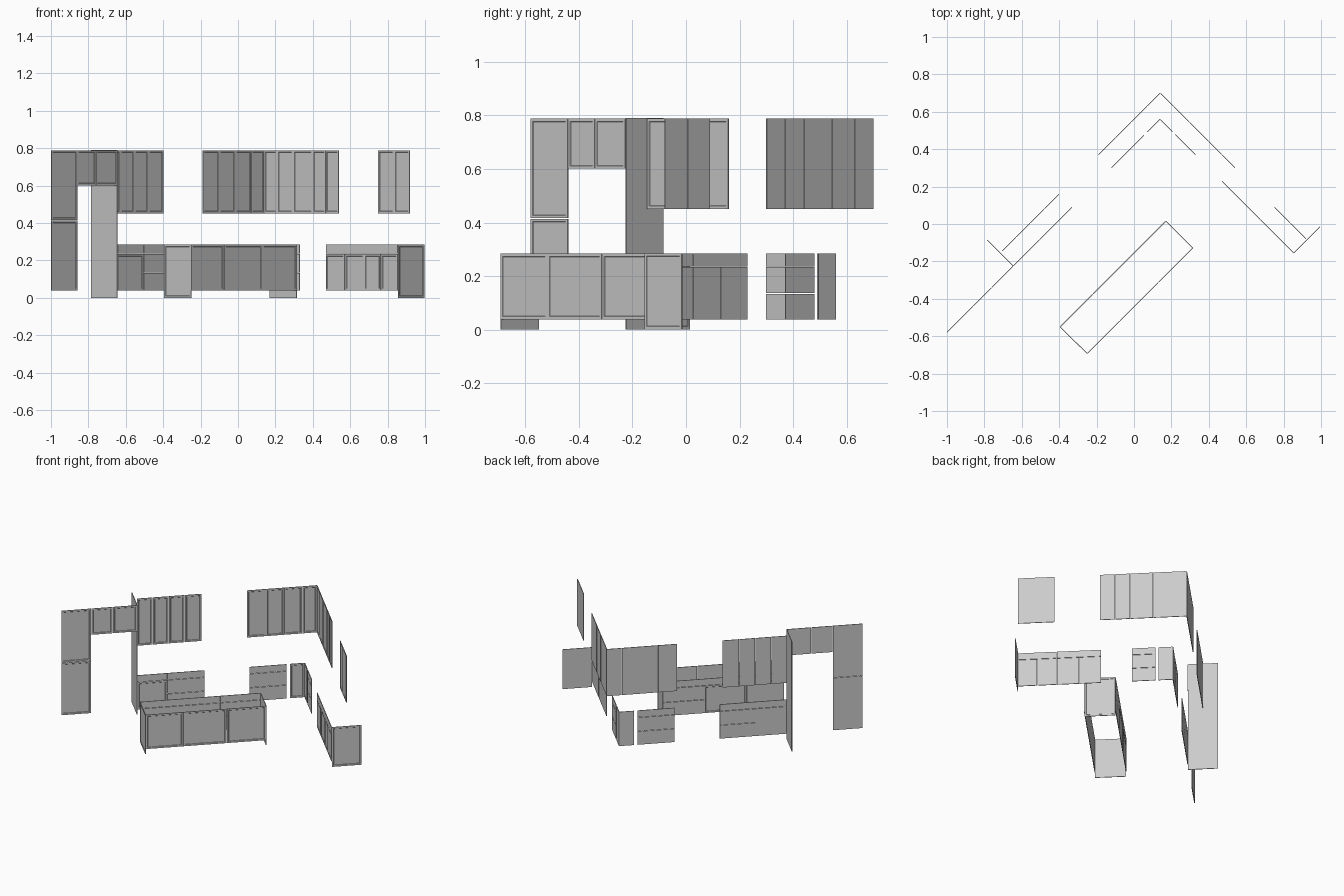
import bpy, bmesh
from mathutils import Vector

if "Cube" in bpy.data.objects:
    bpy.data.objects.remove(bpy.data.objects["Cube"])

T = 0.004              # panel thickness
GAP = 0.0012           # half the gap between neighbours
LOW, BASE, DRAWER, MID = 0.037, 0.285, 0.235, 0.135
UP0, UP1 = 0.45, 0.79


def panel(name, p0, p1, z0, z1, shaker=True, gap=GAP):
    """Upright slab from p0 to p1; its front is on the right of that direction."""
    a, b = Vector((*p0, 0)), Vector((*p1, 0))
    d = (b - a).normalized()
    n = Vector((d.y, -d.x, 0))
    a, b = a + d * gap, b - d * gap
    if z0 > 0:
        z0, z1 = z0 + gap, z1 - gap
    bm = bmesh.new()
    rings = []
    for s in (-T / 2, T / 2):
        rings.append([bm.verts.new(p + n * s + Vector((0, 0, z)))
                      for p, z in ((a, z0), (b, z0), (b, z1), (a, z1))])
    back, front = rings
    bm.faces.new(back[::-1])
    face = bm.faces.new(front)
    for i in range(4):
        j = (i + 1) % 4
        bm.faces.new((back[i], back[j], front[j], front[i]))
    bm.normal_update()
    if shaker:
        # flat frame, then a sloped step down to the recessed field
        bmesh.ops.inset_region(bm, faces=[face], thickness=0.015)
        bmesh.ops.inset_region(bm, faces=[face], thickness=0.003, depth=-0.002)
    me = bpy.data.meshes.new(name)
    bm.to_mesh(me)
    bm.free()
    ob = bpy.data.objects.new(name, me)
    bpy.context.collection.objects.link(ob)


def run(name, line, xs, z0, z1, shaker=True):
    """Row of fronts along a wall line, split at the x values."""
    for x0, x1 in zip(xs, xs[1:]):
        panel(name, (x0, line(x0)), (x1, line(x1)), z0, z1, shaker)


def drawers(name, line, x0, x1, zs):
    for z0, z1 in zip(zs, zs[1:]):
        run(name, line, (x0, x1), z0, z1, False)


# wall lines seen from above
left_low = lambda x: x + 0.42
left_up = lambda x: x + 0.56
right_low = lambda x: 0.70 - x
right_up = lambda x: 0.84 - x
island_front = lambda x: x - 0.443
island_back = lambda x: x - 0.155

# tall cupboard and the cupboard over the fridge
run("tall_door_lower", left_low, (-1, -0.86), LOW, 0.415)
run("tall_door_upper", left_low, (-1, -0.86), 0.415, UP1)
run("fridge_top_door", left_low, (-0.86, -0.76, -0.645), 0.60, UP1)
panel("fridge_side_panel", (-0.785, -0.085), (-0.645, -0.225), 0, UP1, False)

# left wall
run("left_upper_door", left_up, (-0.705, -0.63, -0.555, -0.48, -0.40), UP0, UP1)
run("left_base_door", left_low, (-0.645, -0.505), LOW, DRAWER)
drawers("left_base_top_drawer", left_low, -0.645, -0.505, (DRAWER, BASE))
drawers("left_base_drawer", left_low, -0.505, -0.33, (LOW, MID, DRAWER, BASE))

# back corner
run("corner_upper_door_left", left_up, (-0.19, -0.10, -0.015, 0.07, 0.14), UP0, UP1)
run("corner_upper_door_right", right_up, (0.14, 0.21, 0.295, 0.40, 0.47, 0.54), UP0, UP1)
drawers("corner_drawer_left", left_low, -0.12, 0.055, (LOW, MID, DRAWER, BASE))
run("corner_base_door_left", left_low, (0.07, 0.14), LOW, BASE)
run("corner_base_door_right", right_low, (0.14, 0.207), LOW, BASE)
drawers("corner_drawer_right", right_low, 0.22, 0.33, (LOW, MID, DRAWER, BASE))

# right wall
run("right_upper_door", right_up, (0.75, 0.835, 0.92), UP0, UP1)
for x0, x1, x2 in ((0.47, 0.572, 0.675), (0.675, 0.765, 0.855)):
    run("right_base_door", right_low, (x0, x1, x2), LOW, DRAWER)
    drawers("right_base_drawer", right_low, x0, x2, (DRAWER, BASE))
panel("right_end_panel", (0.855, -0.155), (0.996, -0.014), 0, BASE)

# island
run("island_front_panel", island_front, (-0.25, -0.075, 0.13, 0.315), LOW, BASE)
run("island_back_door", island_back, (-0.02, -0.22, -0.395), LOW, DRAWER)
run("island_back_top_drawer", island_back, (-0.02, -0.22, -0.395), DRAWER, BASE, False)
drawers("island_back_drawer", island_back, 0.17, -0.02, (LOW, MID, DRAWER, BASE))
panel("island_end_panel_front", (-0.395, -0.55), (-0.25, -0.693), 0, BASE)
panel("island_end_panel_back", (0.315, -0.128), (0.17, 0.015), 0, BASE)
